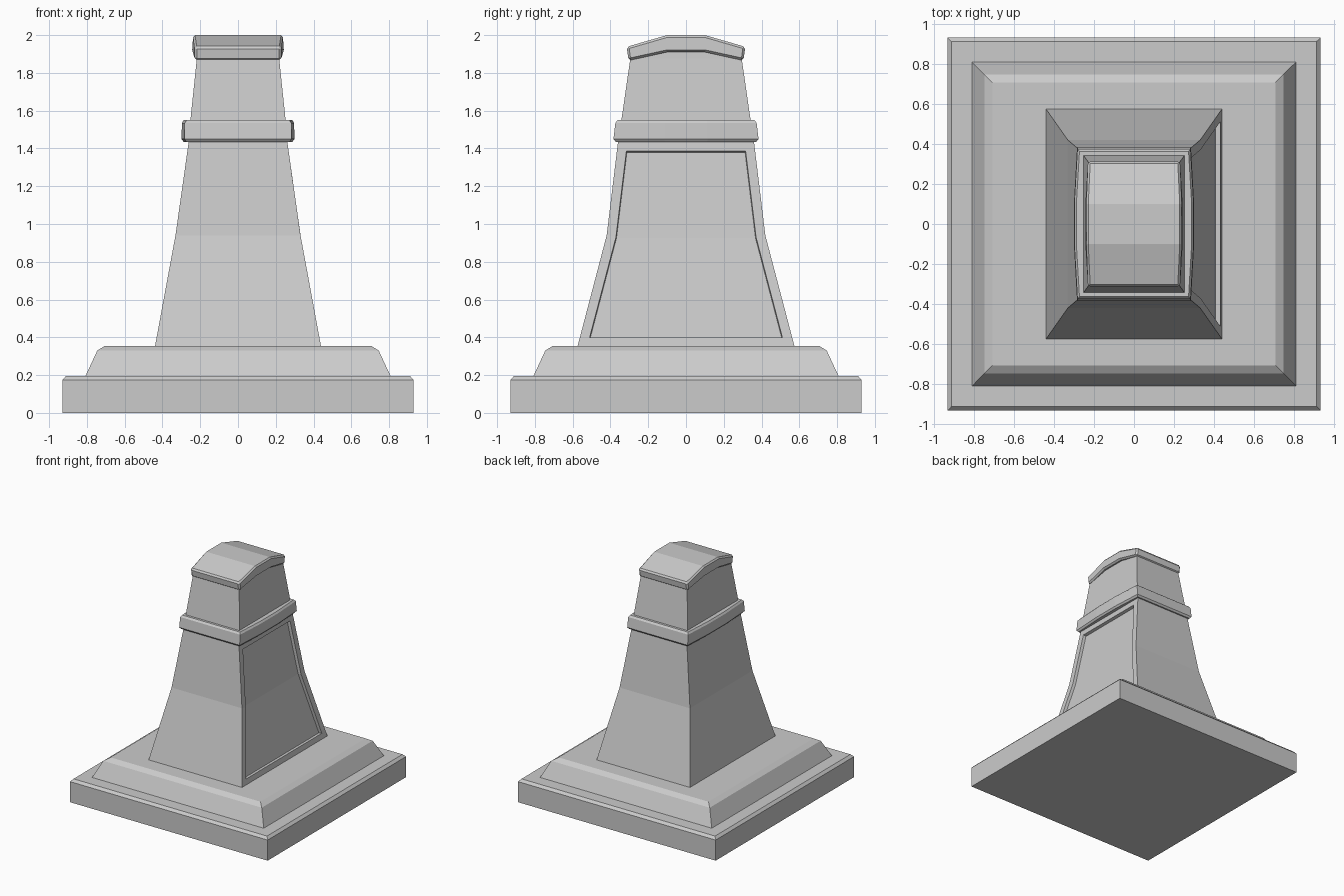
import bpy, bmesh

if "Cube" in bpy.data.objects:
    bpy.data.objects.remove(bpy.data.objects["Cube"])


def finish(bm, name):
    bmesh.ops.recalc_face_normals(bm, faces=bm.faces[:])
    me = bpy.data.meshes.new(name)
    bm.to_mesh(me)
    bm.free()
    ob = bpy.data.objects.new(name, me)
    bpy.context.collection.objects.link(ob)
    return ob


def loft(rings):
    """Skin equal-length closed rings, capping both ends."""
    bm = bmesh.new()
    vs = [[bm.verts.new(p) for p in r] for r in rings]
    n = len(vs[0])
    for a, b in zip(vs, vs[1:]):
        for i in range(n):
            j = (i + 1) % n
            bm.faces.new((a[i], a[j], b[j], b[i]))
    bm.faces.new(vs[0][::-1])
    bm.faces.new(vs[-1])
    bmesh.ops.recalc_face_normals(bm, faces=bm.faces[:])
    return bm


def rect(x, y, z):
    return [(-x, -y, z), (x, -y, z), (x, y, z), (-x, y, z)]


def bowed(x, y, z, bow=0.015):
    """Rectangle whose left and right sides bulge slightly."""
    k = y * 0.3
    return [(-x + bow, -y, z), (x - bow, -y, z), (x, -k, z), (x, k, z),
            (x - bow, y, z), (-x + bow, y, z), (-x, k, z), (-x, -k, z)]


# Stepped square base
finish(loft([rect(h, h, z) for h, z in ((0.93, 0), (0.93, 0.175), (0.91, 0.196))]), "plinth")
finish(loft([rect(h, h, z) for h, z in ((0.81, 0.19), (0.745, 0.33), (0.705, 0.355))]), "base_step")

# Tapered shaft, with its top following the arched cap
bm = loft([rect(*r) for r in ((0.44, 0.575, 0.35), (0.331, 0.42, 0.94),
                              (0.261, 0.36, 1.435), (0.252, 0.342, 1.55),
                              (0.218, 0.295, 1.875), (0.215, 0.1, 1.92))])

# Recessed panel on the right side only
bm.normal_update()
side = [f for f in bm.faces
        if f.normal.x > 0.8 and f.calc_center_median().z < 1.43]
bmesh.ops.inset_region(bm, faces=side, thickness=0.05, use_even_offset=True, use_boundary=True)
bmesh.ops.inset_region(bm, faces=side, thickness=0.003, depth=-0.025,
                       use_even_offset=True, use_boundary=True)
finish(bm, "shaft")

# Collar band
finish(loft([bowed(*r) for r in ((0.288, 0.372, 1.435), (0.299, 0.384, 1.45),
                                 (0.297, 0.374, 1.535), (0.287, 0.362, 1.55))]), "collar")

# Arched cap: side profile swept across x, ends narrower than the middle
profile = [(-0.304, 1.865), (-0.1, 1.91), (0.1, 1.91), (0.304, 1.865),
           (0.314, 1.938), (0.1, 2.0), (-0.1, 2.0), (-0.314, 1.938)]


def cap_ring(s):
    return [(s * (0.24 if abs(y) < 0.2 else 0.23), y, z) for y, z in profile]


cap = finish(loft([cap_ring(-1), cap_ring(1)]), "cap")
bev = cap.modifiers.new("edge_chamfer", 'BEVEL')
bev.width = 0.012
bev.segments = 1
bev.limit_method = 'ANGLE'
bev.angle_limit = 0.7
